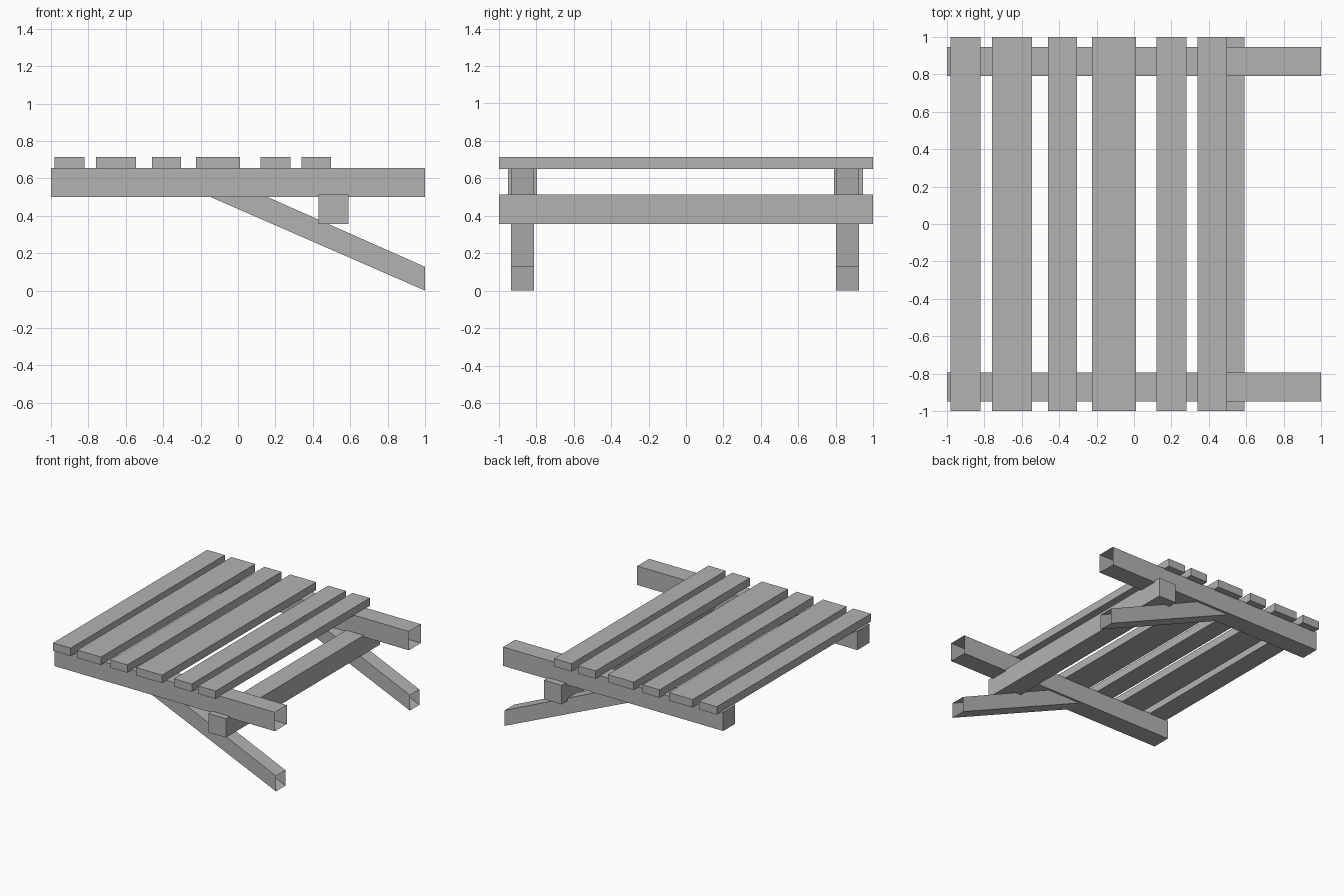
import bpy
import bmesh
from mathutils import Vector

cube = bpy.data.objects.get("Cube")
if cube:
    bpy.data.objects.remove(cube, do_unlink=True)

# Single plain grey for all timber
GREY = (0.45, 0.45, 0.45, 1.0)
timber = bpy.data.materials.new("timber_grey")
timber.use_nodes = True
timber.diffuse_color = GREY
timber.node_tree.nodes["Principled BSDF"].inputs["Base Color"].default_value = GREY


def beam(name, profile, y0, y1, open_end=False):
    """Extrude an x-z profile along y; optionally leave the +x end hollow."""
    bm = bmesh.new()
    base = bm.faces.new([bm.verts.new((x, y0, z)) for x, z in profile])
    grown = bmesh.ops.extrude_face_region(bm, geom=[base], use_keep_orig=True)
    verts = [g for g in grown["geom"] if isinstance(g, bmesh.types.BMVert)]
    bmesh.ops.translate(bm, verts=verts, vec=Vector((0, y1 - y0, 0)))
    bmesh.ops.recalc_face_normals(bm, faces=bm.faces)
    if open_end:
        ends = [f for f in bm.faces if f.normal.x > 0.99]
        bmesh.ops.delete(bm, geom=ends, context='FACES_ONLY')
    mesh = bpy.data.meshes.new(name)
    bm.to_mesh(mesh)
    bm.free()
    mesh.materials.append(timber)
    obj = bpy.data.objects.new(name, mesh)
    bpy.context.collection.objects.link(obj)
    return obj


def rect(x0, x1, z0, z1):
    return [(x0, z0), (x1, z0), (x1, z1), (x0, z1)]


# Slats across the top
slats = [(-0.98, -0.82), (-0.76, -0.545), (-0.46, -0.305),
         (-0.225, 0.01), (0.12, 0.28), (0.34, 0.497)]
for i, (x0, x1) in enumerate(slats, 1):
    beam(f"slat_{i}", rect(x0, x1, 0.65, 0.715), -1, 1)

# Long side rails and sloping braces, both hollow at the +x end
brace_profile = [(1, 0), (1, 0.127), (-0.18, 0.65), (-0.49, 0.65)]
for side, rail_y, brace_y in (("front", (-0.95, -0.795), (-0.935, -0.812)),
                              ("back", (0.79, 0.945), (0.802, 0.925))):
    beam(f"{side}_rail", rect(-1, 1, 0.50, 0.655), *rail_y, open_end=True)
    beam(f"{side}_brace", brace_profile, *brace_y, open_end=True)

# Cross beam under the rails
beam("cross_beam", rect(0.43, 0.59, 0.357, 0.513), -1, 1)
